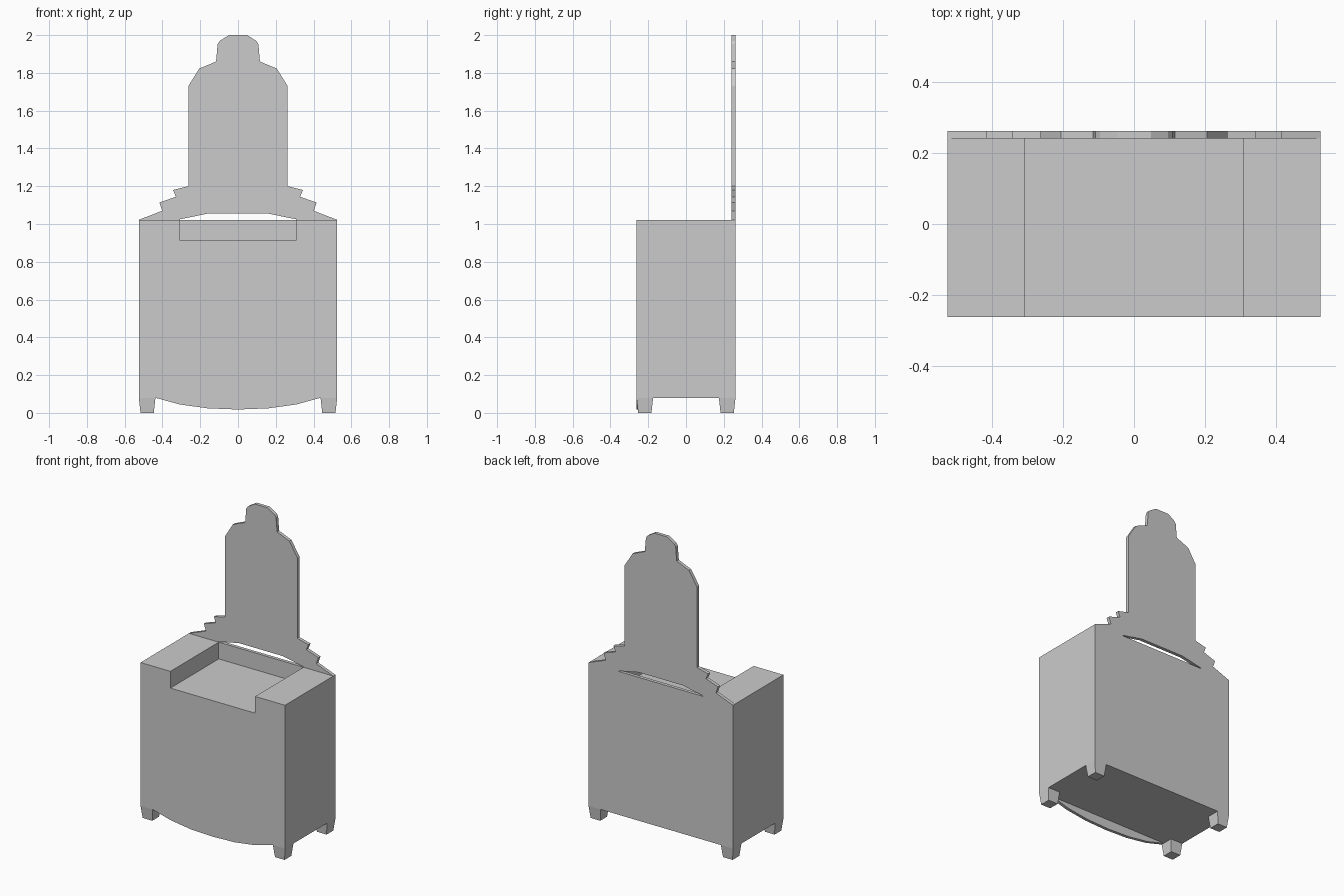
import bpy, bmesh

if "Cube" in bpy.data.objects:
    bpy.data.objects.remove(bpy.data.objects["Cube"])

W, D, T = 0.525, 0.262, 0.022   # half width, half depth, board thickness
BASE, RIM = 0.08, 1.022         # body underside and top


def make_object(name, bm):
    bmesh.ops.recalc_face_normals(bm, faces=bm.faces)
    mesh = bpy.data.meshes.new(name)
    bm.to_mesh(mesh)
    bm.free()
    obj = bpy.data.objects.new(name, mesh)
    bpy.context.collection.objects.link(obj)
    return obj


def extrude_profile(name, half, y0, y1):
    """Mirror a right-half x/z outline and extrude it from y0 to y1."""
    mirrored = [(-x, z) for x, z in reversed(half) if x > 0]
    bm = bmesh.new()
    face = bm.faces.new([bm.verts.new((x, y0, z)) for x, z in half + mirrored])
    ext = bmesh.ops.extrude_face_region(bm, geom=[face])
    verts = [v for v in ext["geom"] if isinstance(v, bmesh.types.BMVert)]
    bmesh.ops.translate(bm, verts=verts, vec=(0, y1 - y0, 0))
    return make_object(name, bm)


# Body with a seat recess open to the front
extrude_profile("seat_body",
                [(0, BASE), (W, BASE), (W, RIM), (0.308, RIM), (0.308, 0.912), (0, 0.912)],
                -D, D - T)

# Lower back board
extrude_profile("lower_back", [(0, BASE), (W, BASE), (W, RIM), (0, RIM)], D - T, D)

# Tall stepped back with a slot above the rim
extrude_profile("tall_back",
                [(0, 1.055), (0.16, 1.055), (0.308, 1.025), (0.308, RIM), (W, RIM),
                 (0.401, 1.07), (0.416, 1.114), (0.329, 1.144), (0.344, 1.18),
                 (0.263, 1.2), (0.263, 1.73), (0.205, 1.823), (0.116, 1.86),
                 (0.108, 1.953), (0.096, 1.97), (0.048, 2.0), (0, 2.0)],
                D - T, D)

# Curved apron hanging below the front
extrude_profile("front_apron",
                [(0, 0.018), (0.16, 0.024), (0.31, 0.045), (0.437, BASE), (0, BASE)],
                -D, -D + 0.02)

# Four tapered feet
for sx, side in ((-1, "left"), (1, "right")):
    for sy, end in ((-1, "front"), (1, "back")):
        bm = bmesh.new()
        bmesh.ops.create_cube(bm, size=1)
        for v in bm.verts:
            half = 0.044 if v.co.z > 0 else 0.035
            v.co = (sx * (W - 0.044) + (half if v.co.x > 0 else -half),
                    sy * (D - 0.044) + (half if v.co.y > 0 else -half),
                    BASE if v.co.z > 0 else 0)
        make_object(f"{end}_{side}_foot", bm)
